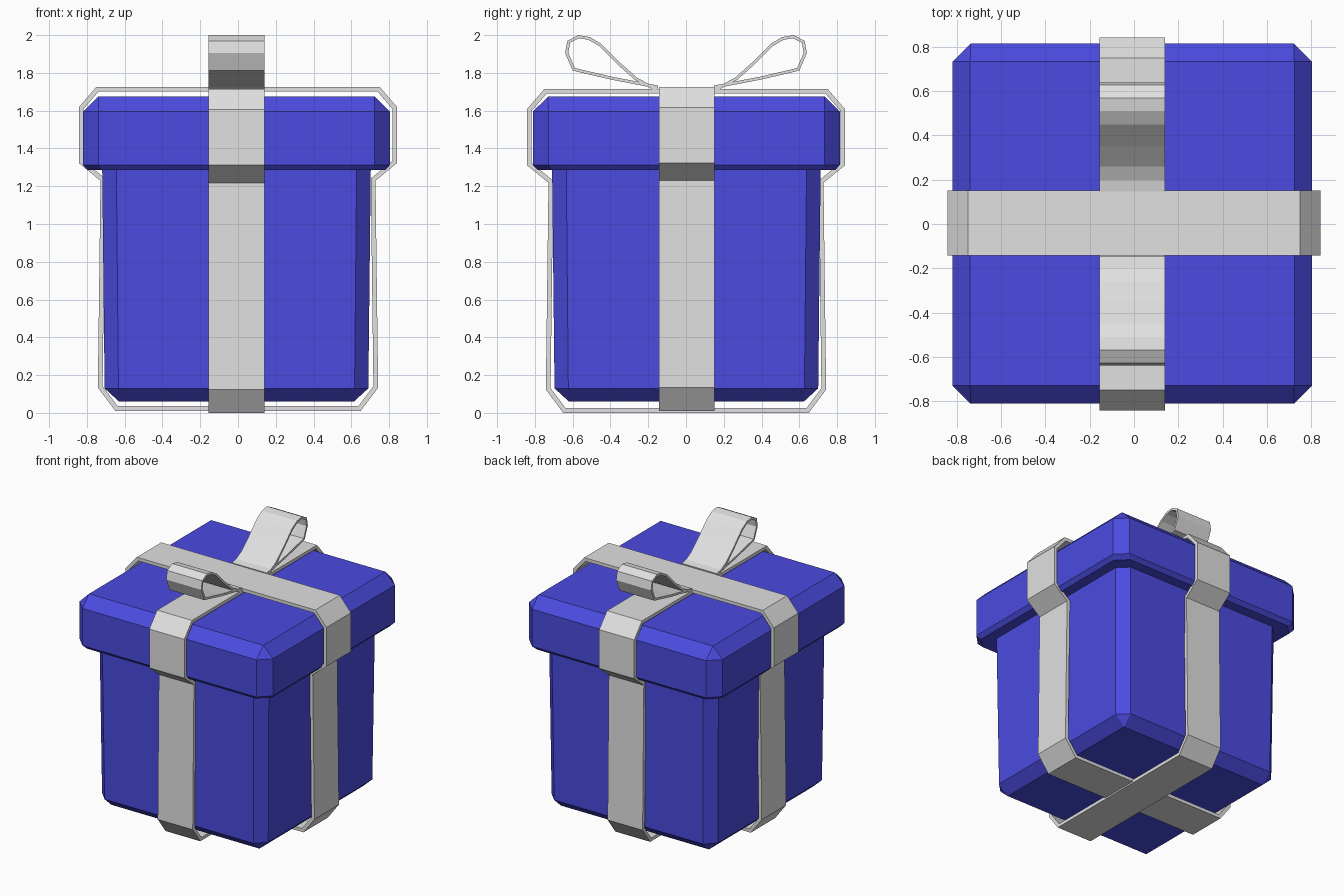
import bpy, bmesh
from mathutils import Vector

if "Cube" in bpy.data.objects:
    bpy.data.objects.remove(bpy.data.objects["Cube"])


def material(name, rgb):
    m = bpy.data.materials.new(name)
    m.diffuse_color = (*rgb, 1)
    m.use_nodes = True
    m.node_tree.nodes["Principled BSDF"].inputs["Base Color"].default_value = m.diffuse_color
    return m


BLUE = material("box blue", (0.07, 0.07, 0.75))
GREY = material("ribbon grey", (0.75, 0.75, 0.75))
CX, CY = -0.008, 0.004      # centre of box and ribbon crossing
HALF = 0.147                # half ribbon width


def finish(bm, name, mat):
    bmesh.ops.remove_doubles(bm, verts=bm.verts, dist=1e-5)
    bmesh.ops.recalc_face_normals(bm, faces=bm.faces)
    me = bpy.data.meshes.new(name)
    bm.to_mesh(me)
    bm.free()
    me.materials.append(mat)
    ob = bpy.data.objects.new(name, me)
    bpy.context.collection.objects.link(ob)
    return ob


def chamfered_box(name, levels):
    """Stack of square sections (z, half width, corner chamfer)."""
    bm = bmesh.new()
    rings = []
    for z, a, c in levels:
        b = a - c
        pts = [(a, -b), (a, b), (b, a), (-b, a), (-a, b), (-a, -b), (-b, -a), (b, -a)]
        rings.append([bm.verts.new((CX + x, CY - 0.002 + y, z)) for x, y in pts])
    for lo, hi in zip(rings, rings[1:]):
        for i in range(8):
            j = (i + 1) % 8
            bm.faces.new((lo[i], lo[j], hi[j], hi[i]))
    bm.faces.new(rings[0][::-1])
    bm.faces.new(rings[-1])
    return finish(bm, name, BLUE)


def ribbon(name, path, closed, along_x=False, t=0.025):
    """Flat band: anticlockwise outline, thickened inwards, extruded across."""
    p = [Vector(q) for q in path]
    n = len(p)
    inner = []
    for i in range(n):
        dirs = []
        if closed or i > 0:
            dirs.append((p[i] - p[i - 1]).normalized())
        if closed or i < n - 1:
            dirs.append((p[(i + 1) % n] - p[i]).normalized())
        norms = [Vector((-d.y, d.x)) for d in dirs]
        m = sum(norms, Vector((0, 0))).normalized()
        inner.append(p[i] + m * t / max(m.dot(norms[0]), 0.4))
    bm = bmesh.new()

    def vert(q, s):
        if along_x:
            return bm.verts.new((q.x, CY + s * HALF, q.y))
        return bm.verts.new((CX + s * HALF, q.x, q.y))

    rings = [[vert(o, -1), vert(o, 1), vert(k, 1), vert(k, -1)] for o, k in zip(p, inner)]
    for i in range(n if closed else n - 1):
        a, b = rings[i], rings[(i + 1) % n]
        for k in range(4):
            m = (k + 1) % 4
            bm.faces.new((a[k], a[m], b[m], b[k]))
    if not closed:
        bm.faces.new(rings[0])
        bm.faces.new(rings[-1][::-1])
    return finish(bm, name, GREY)


# Box body and lid
chamfered_box("box_body", [(0.06, 0.622, 0), (0.13, 0.698, 0.073), (1.30, 0.711, 0.075)])
chamfered_box("box_lid", [(1.285, 0.787, 0.08), (1.313, 0.813, 0.082),
                          (1.595, 0.813, 0.082), (1.675, 0.732, 0)])

# Two bands wrapped around the box
right = [(0.65, 0.0), (0.742, 0.123), (0.728, 1.218), (0.843, 1.312),
         (0.843, 1.607), (0.75, 1.715)]
loop = right + [(-u, z) for u, z in reversed(right)]
ribbon("ribbon_front_to_back", loop, True)
ribbon("ribbon_side_to_side", [(u, z + 0.011) for u, z in loop], True, along_x=True)

# Bow loops
bow = [(0.15, 1.717), (0.40, 1.765), (0.60, 1.812), (0.64, 1.905), (0.628, 1.97),
       (0.57, 2.0), (0.51, 1.99), (0.45, 1.955), (0.35, 1.855), (0.26, 1.775), (0.15, 1.717)]
ribbon("bow_loop_back", bow, False, t=0.016)
ribbon("bow_loop_front", [(-u, z) for u, z in reversed(bow)], False, t=0.016)
